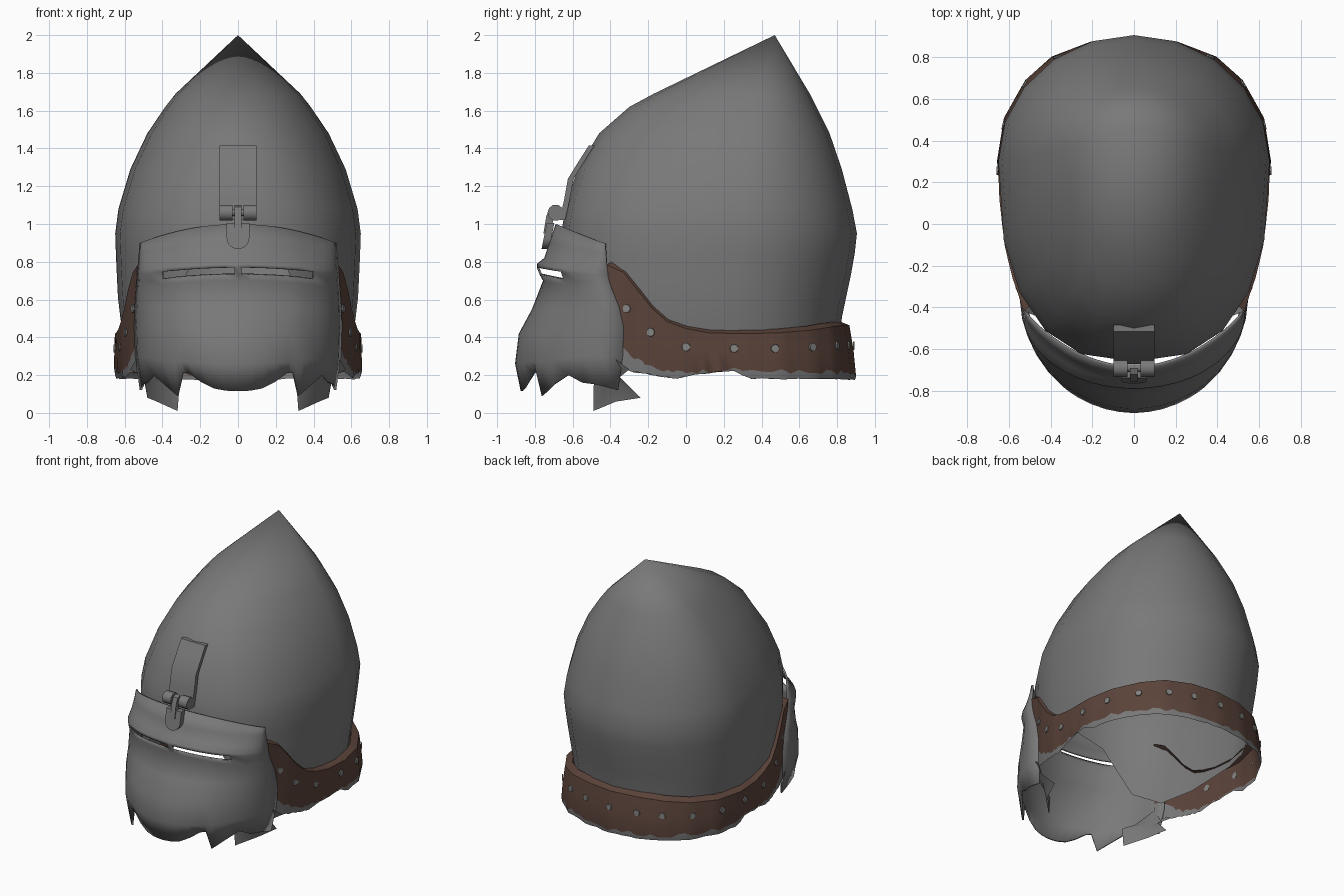
import bpy, bmesh, math, random
from mathutils import Vector

random.seed(4)
if "Cube" in bpy.data.objects:
    bpy.data.objects.remove(bpy.data.objects["Cube"])


def material(name, rgb):
    m = bpy.data.materials.new(name)
    m.use_nodes = True
    m.diffuse_color = (*rgb, 1)
    node = m.node_tree.nodes["Principled BSDF"]
    node.inputs["Base Color"].default_value = (*rgb, 1)
    node.inputs["Roughness"].default_value = 0.7
    return m


STEEL = material("steel grey", (0.19, 0.19, 0.19))
LEATHER = material("brown leather", (0.105, 0.057, 0.043))
RIVET = material("rivet grey", (0.23, 0.23, 0.225))
CORE = Vector((0, 0.1, 0.7))  # point inside the helmet, used to face surfaces outwards


def interp(table, t):
    """Piecewise linear lookup; rows are (key, value, value...)."""
    for a, b in zip(table, table[1:]):
        if t <= b[0]:
            f = max(0, (t - a[0]) / (b[0] - a[0]))
            return [p + (q - p) * f for p, q in zip(a[1:], b[1:])]
    return list(table[-1][1:])


def finish(name, bm, mats, smooth=True, angle=None):
    me = bpy.data.meshes.new(name)
    bm.to_mesh(me)
    bm.free()
    ob = bpy.data.objects.new(name, me)
    bpy.context.collection.objects.link(ob)
    for m in mats:
        me.materials.append(m)
    for p in me.polygons:
        p.use_smooth = smooth
    if angle:
        bpy.ops.object.select_all(action='DESELECT')
        ob.select_set(True)
        bpy.context.view_layer.objects.active = ob
        bpy.ops.object.shade_smooth_by_angle(angle=math.radians(angle))
    return ob


def loft(rows, closed=False, skip=lambda r, c: False, mat=lambda r: 0):
    """Skin a grid of points, leaving out skipped cells, facing away from CORE."""
    bm = bmesh.new()
    grid = [[bm.verts.new(p) for p in row] for row in rows]
    n = len(rows[0])
    for r in range(len(rows) - 1):
        for c in range(n if closed else n - 1):
            if not skip(r, c):
                d = (c + 1) % n
                f = bm.faces.new((grid[r][c], grid[r][d], grid[r + 1][d], grid[r + 1][c]))
                f.material_index = mat(r)
    bmesh.ops.remove_doubles(bm, verts=bm.verts, dist=0.0005)
    bm.normal_update()
    if sum(f.normal.dot(f.calc_center_median() - CORE) * f.calc_area() for f in bm.faces) < 0:
        bmesh.ops.reverse_faces(bm, faces=bm.faces)
    return bm


# Skull: height, front y, widest y, back y, half width
SKULL = [(0.3, -0.62, 0.25, 0.80, 0.59), (0.48, -0.64, 0.25, 0.82, 0.62),
         (0.6, -0.65, 0.25, 0.845, 0.635), (0.8, -0.66, 0.28, 0.888, 0.645),
         (0.95, -0.66, 0.3, 0.905, 0.65), (1.08, -0.64, 0.3, 0.88, 0.633),
         (1.29, -0.575, 0.32, 0.825, 0.57), (1.48, -0.46, 0.34, 0.76, 0.48),
         (1.62, -0.3, 0.36, 0.69, 0.385), (1.69, -0.17, 0.37, 0.655, 0.33),
         (2, 0.47, 0.47, 0.47, 0)]
# Lower rim by depth: brow, face opening, cheeks, nape
RIM = [(-0.66, 0.88), (-0.6, 0.74), (-0.49, 0.36), (-0.3, 0.32), (0, 0.36), (0.4, 0.4),
       (0.9, 0.4)]


def skull_point(a, z):
    front, mid, back, half = interp(SKULL, z)
    c, s = math.cos(a), math.sin(a)
    if s > 0:
        return Vector((half * c, mid + s * (back - mid), z))
    power = 0.8 + 0.2 * min(1, max(0, (z - 1) / 0.7))  # fuller towards the face
    x = math.copysign(abs(c) ** power, c)
    return Vector((half * x, mid - abs(s) ** power * (mid - front), z))


angles = [math.tau * i / 20 for i in range(20)]
rows = [[skull_point(a, s[0]) for a in angles] for s in reversed(SKULL) if s[0] >= 0.95]
for step in range(1, 6):
    row = []
    for a in angles:
        low = interp(RIM, skull_point(a, 0.7).y)[0]
        row.append(skull_point(a, 0.95 + (low - 0.95) * step / 5))
    rows.append(row)
finish("skull", loft(rows, closed=True), [STEEL])

# Leather neck band: x, y, top, bottom along one side, mirrored to the other
SIDE = [(0.53, -0.42, 0.8, 0.37), (0.557, -0.33, 0.76, 0.33), (0.582, -0.26, 0.67, 0.28),
        (0.602, -0.18, 0.57, 0.235), (0.62, -0.1, 0.5, 0.215), (0.632, 0, 0.462, 0.21),
        (0.645, 0.12, 0.44, 0.225), (0.652, 0.3, 0.435, 0.225), (0.61, 0.5, 0.44, 0.22),
        (0.505, 0.67, 0.455, 0.22), (0.38, 0.775, 0.472, 0.215), (0.2, 0.84, 0.48, 0.21),
        (0, 0.865, 0.48, 0.205)]
path = SIDE + [(-x, y, t, b) for x, y, t, b in reversed(SIDE[:-1])]
PATH = [(i, *p) for i, p in enumerate(path)]
HEM = [(-0.42, 0.27), (-0.3, 0.22), (-0.05, 0.18), (0.05, 0.205), (0.26, 0.225),
       (0.33, 0.182), (0.9, 0.178)]
rows = [[], [], [], [], []]
for k in range(4 * (len(path) - 1) + 1):
    x, y, top, bottom = interp(PATH, k / 4)
    out = Vector((x, y - 0.1, 0)).normalized()
    edge = bottom + random.uniform(-0.014, 0.014)
    hem = min(edge - 0.003, interp(HEM, y)[0] + random.uniform(-0.004, 0.004))
    base = Vector((x, y, 0))
    flare = 0.055 * max(0, y) - 0.012
    for row, off, z in zip(rows, (-0.05, 0, flare * 0.6, flare, flare - 0.006),
                           (top + 0.004, top - 0.016, (top + edge) / 2, edge, hem)):
        row.append(base + out * off + Vector((0, 0, z)))
finish("neck_band", loft(rows, mat=lambda r: int(r == 3)), [LEATHER, STEEL], angle=50)

# Rivets set flush along the band
bm = bmesh.new()
for i in (1.2, 2.9, 5, 6.75, 7.85, 8.95, 10.1, 11, 12):
    for t in {i, len(path) - 1 - i}:
        x, y, top, bottom = interp(PATH, t)
        xa, ya, _, _ = interp(PATH, t - 0.1)
        xb, yb, _, _ = interp(PATH, t + 0.1)
        n = Vector((ya - yb, xb - xa, 0)).normalized()
        if n.dot(Vector((x, y - 0.1, 0))) < 0:
            n = -n
        z = bottom + (top - bottom) * 0.55
        flare = 0.6 * (0.055 * max(0, y) - 0.012)
        m = n.to_track_quat('Z', 'Y').to_matrix().to_4x4()
        m.translation = Vector((x, y, z)) + n * (flare + 0.003)
        bmesh.ops.create_cone(bm, cap_ends=True, segments=10, radius1=0.023, radius2=0.021,
                              depth=0.008, matrix=m)
finish("band_rivets", bm, [RIVET], smooth=False)

# Visor: centre z, side z, centre y, side y, half width, roundness
VISOR = [(1.0, 0.9, -0.69, -0.43, 0.52, 0.15), (0.9, 0.85, -0.725, -0.425, 0.525, 0.4),
         (0.82, 0.79, -0.75, -0.42, 0.53, 0.8), (0.79, 0.75, -0.788, -0.415, 0.535, 1),
         (0.77, 0.73, -0.79, -0.415, 0.535, 1), (0.732, 0.69, -0.775, -0.405, 0.537, 1),
         (0.7, 0.66, -0.757, -0.395, 0.54, 1), (0.55, 0.56, -0.815, -0.355, 0.548, 1),
         (0.42, 0.45, -0.885, -0.33, 0.55, 1), (0.26, 0.3, -0.905, -0.335, 0.545, 1),
         (0.115, 0.12, -0.875, -0.36, 0.52, 1)]
# sideways share and height of the torn lower edge
TEETH = [(0, 0.115), (0.035, 0.115), (0.13, 0.118), (0.25, 0.13), (0.38, 0.165), (0.5, 0.21),
         (0.56, 0.215), (0.62, 0.09), (0.75, 0.15), (0.86, 0.2), (0.93, 0.16), (0.975, 0.15),
         (1, 0.12)]
cols = [(-s, z) for s, z in reversed(TEETH[1:])] + TEETH
rows = []
for zc, zs, yc, ys, half, rounded in VISOR:
    row = []
    for s, tooth in cols:
        c = math.sqrt(1 - s * s) * rounded + (1 - s * s) * (1 - rounded)
        z = tooth if zc < 0.2 else zc + (zs - zc) * s * s
        row.append(Vector((half * s, ys - (ys - yc) * c, z)))
    rows.append(row)


def eye_slit(r, c):
    mid = abs(cols[c][0] + cols[c + 1][0]) / 2
    return r == 4 and 0.03 < mid < 0.74


visor = finish("visor", loft(rows, skip=eye_slit), [STEEL], angle=60)
shell = visor.modifiers.new("thickness", 'SOLIDIFY')
shell.thickness = 0.012
shell.offset = -1

# Torn mail hanging behind the visor, one piece each side
MAIL = [(0.57, -0.30, 0.23), (0.50, -0.35, 0.19), (0.48, -0.24, 0.08), (0.43, -0.37, 0.06),
        (0.32, -0.49, 0.01), (0.31, -0.49, 0.14), (0.40, -0.47, 0.19), (0.52, -0.42, 0.32)]
bm = bmesh.new()
for side in (1, -1):
    hub = bm.verts.new((0.45 * side, -0.4, 0.17))
    ring = [bm.verts.new((x * side, y, z)) for x, y, z in MAIL]
    for a, b in zip(ring, ring[1:] + ring[:1]):
        bm.faces.new((hub, a, b) if side > 0 else (hub, b, a))
finish("mail_scraps", bm, [STEEL])


def strip(name, profile, x0, x1):
    """Extrude a closed side profile of (y, z) points across x."""
    bm = bmesh.new()
    face = bm.faces.new([bm.verts.new((x0, y, z)) for y, z in profile])
    new = bmesh.ops.extrude_face_region(bm, geom=[face])["geom"]
    bmesh.ops.translate(bm, vec=(x1 - x0, 0, 0),
                        verts=[v for v in new if isinstance(v, bmesh.types.BMVert)])
    bmesh.ops.recalc_face_normals(bm, faces=bm.faces)
    return finish(name, bm, [STEEL], angle=40)


# Brow hinge: plate, knuckles, centre loop and tongue
OUTER = [(-0.515, 1.415), (-0.56, 1.345), (-0.625, 1.24), (-0.645, 1.13), (-0.67, 1.02)]
strip("hinge_plate", OUTER + [(y + 0.03, z) for y, z in reversed(OUTER)], -0.098, 0.098)


def barrel(r, y, z):
    return [(y + r * math.cos(a), z + r * math.sin(a)) for a in angles[::2]]


for side, x in (("left", 0.03), ("right", -0.098)):
    strip("hinge_knuckle_" + side, barrel(0.043, -0.69, 1.06), x, x + 0.068)
strip("hinge_pin", barrel(0.018, -0.69, 1.06), -0.05, 0.05)
strip("hinge_loop", [(-0.69, 1.1), (-0.72, 1.09), (-0.74, 1.04), (-0.755, 0.95),
                     (-0.72, 0.95), (-0.7, 1.03)], -0.018, 0.018)

bm = bmesh.new()
outline = [(-0.06, 1.005), (0.06, 1.005)]
outline += [(0.06 * math.cos(a), 0.925 - 0.058 * math.sin(a)) for a in angles[:11]]
for y in (0, 0.04):
    bm.faces.new([bm.verts.new((x, y - 0.758 + (z - 0.9) * 0.2, z)) for x, z in outline])
bmesh.ops.bridge_loops(bm, edges=bm.edges)
bmesh.ops.recalc_face_normals(bm, faces=bm.faces)
finish("hinge_tongue", bm, [STEEL], angle=40)
